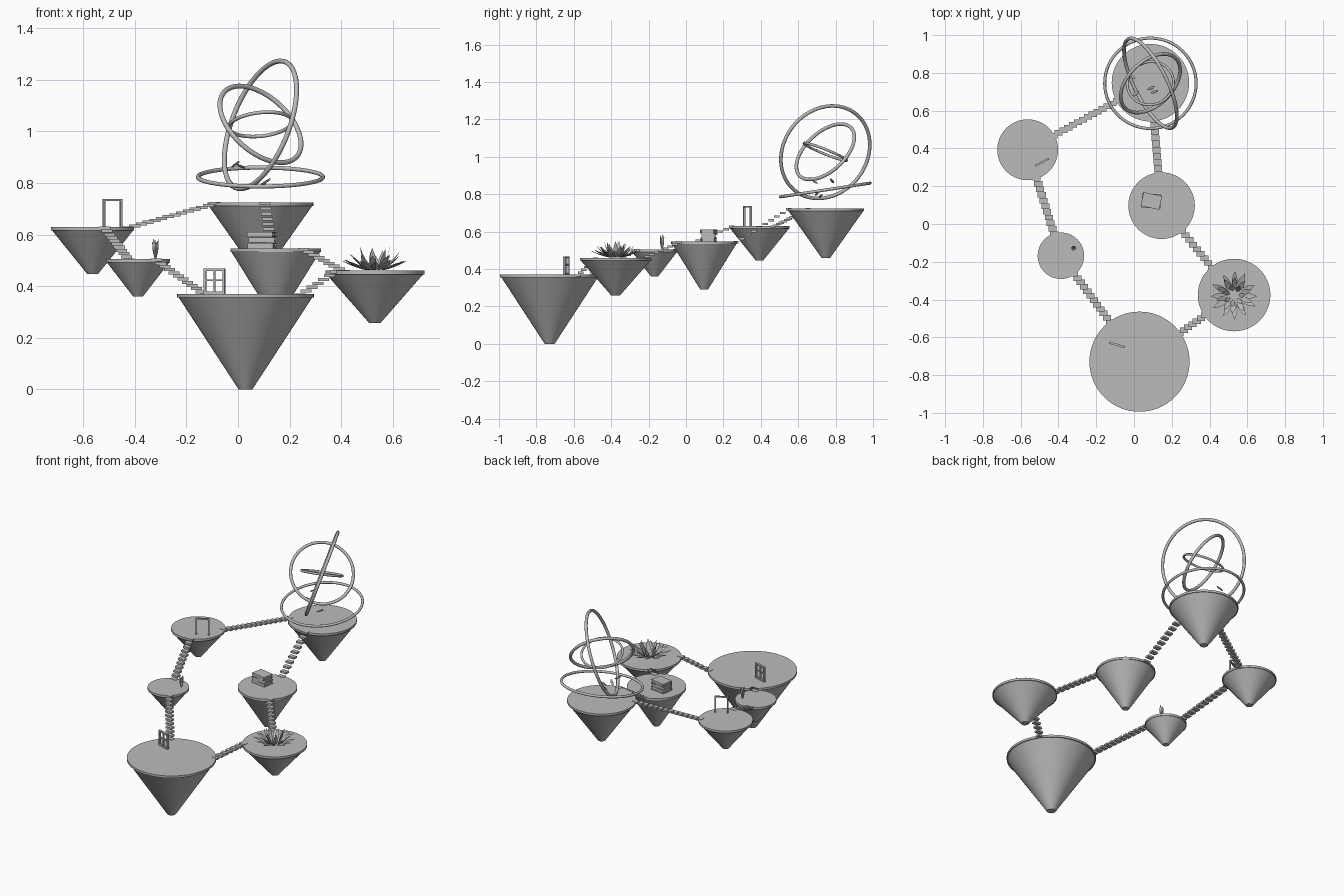
import bpy, bmesh, math, random
from mathutils import Vector, Matrix

if "Cube" in bpy.data.objects:
    bpy.data.objects.remove(bpy.data.objects["Cube"])

random.seed(4)
GREY = bpy.data.materials.new("stone grey")
GREY.diffuse_color = (0.5, 0.5, 0.5, 1)
GREY.use_nodes = True
GREY.node_tree.nodes["Principled BSDF"].inputs["Base Color"].default_value = GREY.diffuse_color


def finish(bm, name, smooth=False):
    """Turn a bmesh into a named object in the scene."""
    bmesh.ops.recalc_face_normals(bm, faces=bm.faces)
    me = bpy.data.meshes.new(name)
    bm.to_mesh(me)
    bm.free()
    me.materials.append(GREY)
    ob = bpy.data.objects.new(name, me)
    bpy.context.collection.objects.link(ob)
    if smooth:
        bpy.ops.object.select_all(action='DESELECT')
        ob.select_set(True)
        bpy.context.view_layer.objects.active = ob
        bpy.ops.object.shade_smooth_by_angle(angle=math.radians(35))
    return ob


def box(bm, centre, size, frame=Matrix()):
    m = frame @ Matrix.Translation(centre) @ Matrix.Diagonal((*size, 1))
    bmesh.ops.create_cube(bm, size=1, matrix=m)


def frame_at(x, y, z, degrees=0):
    return Matrix.Translation((x, y, z)) @ Matrix.Rotation(math.radians(degrees), 4, 'Z')


# Floating islands: x, y, radius, top height, bottom height
islands = {
    "front": (0.029, -0.729, 0.265, 0.370, 0.0),
    "right": (0.530, -0.376, 0.192, 0.460, 0.258),
    "middle": (0.146, 0.097, 0.176, 0.547, 0.292),
    "back": (0.087, 0.748, 0.205, 0.724, 0.460),
    "left": (-0.563, 0.393, 0.161, 0.630, 0.447),
    "small": (-0.387, -0.168, 0.123, 0.505, 0.360),
}


def island(name, x, y, r, top, bottom):
    bm = bmesh.new()
    cap = 0.014
    for r1, r2, lo, hi in ((0.012 + 0.055 * r, r * 0.975, bottom, top - cap),
                           (r, r, top - cap, top)):
        bmesh.ops.create_cone(bm, cap_ends=True, segments=64, radius1=r1, radius2=r2,
                              depth=hi - lo, matrix=Matrix.Translation((x, y, (lo + hi) / 2)))
    finish(bm, name + "_island", True)


for key, values in islands.items():
    island(key, *values)


# Stairs linking the island rims
def stairs(a, b):
    xa, ya, ra, za, _ = islands[a]
    xb, yb, rb, zb, _ = islands[b]
    p, q = Vector((xa, ya, za)), Vector((xb, yb, zb))
    flat = Vector((xb - xa, yb - ya, 0))
    span = flat.length
    flat.normalize()
    p, q = p + flat * (ra - 0.005), q - flat * (rb - 0.005)
    n = max(6, round((span - ra - rb) / 0.029))
    bm = bmesh.new()
    for i in range(n + 1):
        c = p.lerp(q, i / n)
        box(bm, c - Vector((0, 0, 0.004)), (0.043, 0.029, 0.012))
    finish(bm, f"stairs_{a}_to_{b}")


for pair in (("front", "small"), ("small", "left"), ("left", "back"),
             ("front", "right"), ("right", "middle"), ("middle", "back")):
    stairs(*pair)


# Rings above the back island: name, height, axis, radius, tube radius
for name, z, axis, r, tube in (
        ("halo_ring", 0.823, (0, -0.151, 0.988), 0.242, 0.008),
        ("outer_ring", 1.025, (0.845, 0.42, -0.33), 0.262, 0.0095),
        ("middle_ring", 1.027, (0.547, -0.563, 0.614), 0.188, 0.0095),
        ("inner_ring", 1.027, (-0.1, 0.37, 0.92), 0.123, 0.007)):
    bpy.ops.mesh.primitive_torus_add(
        location=(0.087, 0.745, z), rotation=Vector(axis).to_track_quat('Z', 'Y').to_euler(),
        major_radius=r, minor_radius=tube, major_segments=80, minor_segments=12)
    ring = bpy.context.object
    ring.name = name
    ring.data.materials.append(GREY)
    bpy.ops.object.shade_smooth_by_angle(angle=math.radians(35))

# Small shards drifting under the rings
for i, (x, y, z, yaw, pitch) in enumerate(((-0.01, 0.78, 0.872, 150, 35), (0.108, 0.70, 0.805, 20, -30),
                                           (0.01, 0.69, 0.865, 40, 20), (0.09, 0.72, 0.79, 200, 25))):
    bm = bmesh.new()
    m = frame_at(x, y, z, yaw) @ Matrix.Rotation(math.radians(pitch), 4, 'Y')
    bmesh.ops.create_icosphere(bm, subdivisions=1, radius=1,
                               matrix=m @ Matrix.Diagonal((0.026, 0.009, 0.005, 1)))
    finish(bm, f"shard_{i + 1}")

# Open door frame on the left island
bm = bmesh.new()
f = frame_at(-0.486, 0.328, 0.63, 28)
for s in (-1, 1):
    box(bm, (s * 0.037, 0, 0.053), (0.008, 0.010, 0.106), f)
box(bm, (0, 0, 0.104), (0.082, 0.010, 0.008), f)
finish(bm, "door_frame")

# Window frame with cross bars on the front island
bm = bmesh.new()
f = frame_at(-0.091, -0.640, 0.37, -17)
for s in (-1, 1):
    box(bm, (s * 0.038, 0, 0.049), (0.009, 0.012, 0.098), f)
for z in (0.0045, 0.0935):
    box(bm, (0, 0, z), (0.085, 0.012, 0.009), f)
box(bm, (0, 0, 0.049), (0.006, 0.008, 0.09), f)
box(bm, (0, 0, 0.053), (0.076, 0.008, 0.006), f)
finish(bm, "window_frame")

# Stack of books on the middle island
for i, yaw in enumerate((-8, -2, -12)):
    bm = bmesh.new()
    f = frame_at(0.092, 0.122, 0.547 + i * 0.0215, yaw)
    for z in (0.002, 0.0185):
        box(bm, (0, 0, z), (0.100, 0.074, 0.004), f)
    box(bm, (0, 0.002, 0.01025), (0.092, 0.066, 0.0135), f)
    box(bm, (0, -0.035, 0.01025), (0.100, 0.004, 0.0135), f)
    finish(bm, f"book_{i + 1}")


# Pointed leaf: a curved keel with thin sides, running outwards and up
def petal(bm, frame, start, length, rise, width, bend=1.4):
    rows = []
    for i in range(7):
        t = i / 6
        half = width / 2 * max(0.02, math.sin(math.pi * (0.1 + 0.9 * t) ** 1.1))
        x, z = start + length * t, rise * t ** bend
        pts = ((x, -half, z + half * 0.35), (x, 0, z), (x, half, z + half * 0.35), (x, 0, z + 0.003))
        rows.append([bm.verts.new(frame @ Vector(p)) for p in pts])
    for a, b in zip(rows, rows[1:]):
        for k in range(4):
            bm.faces.new((a[k], a[(k + 1) % 4], b[(k + 1) % 4], b[k]))
    bm.faces.new(rows[0])
    bm.faces.new(rows[-1])


# Open flower on the right island: count, start, length, rise, width, twist
bm = bmesh.new()
for count, start, length, rise, width, twist in ((12, 0.030, 0.098, 0.036, 0.030, 0),
                                                 (10, 0.028, 0.070, 0.062, 0.028, 15),
                                                 (7, 0.026, 0.034, 0.084, 0.025, 5)):
    for i in range(count):
        f = frame_at(0.530, -0.378, 0.462, twist + 360 * i / count + random.uniform(-4, 4))
        petal(bm, f, start, length * random.uniform(0.92, 1.05),
              rise * random.uniform(0.85, 1.08), width)
finish(bm, "open_flower", True)

# Closed bud on the small island
bm = bmesh.new()
for i in range(5):
    f = frame_at(-0.320, -0.128, 0.505, 20 + 72 * i)
    petal(bm, f, 0.002, 0.011, 0.080 - 0.008 * (i % 3), 0.018, 1.0)
finish(bm, "flower_bud", True)
